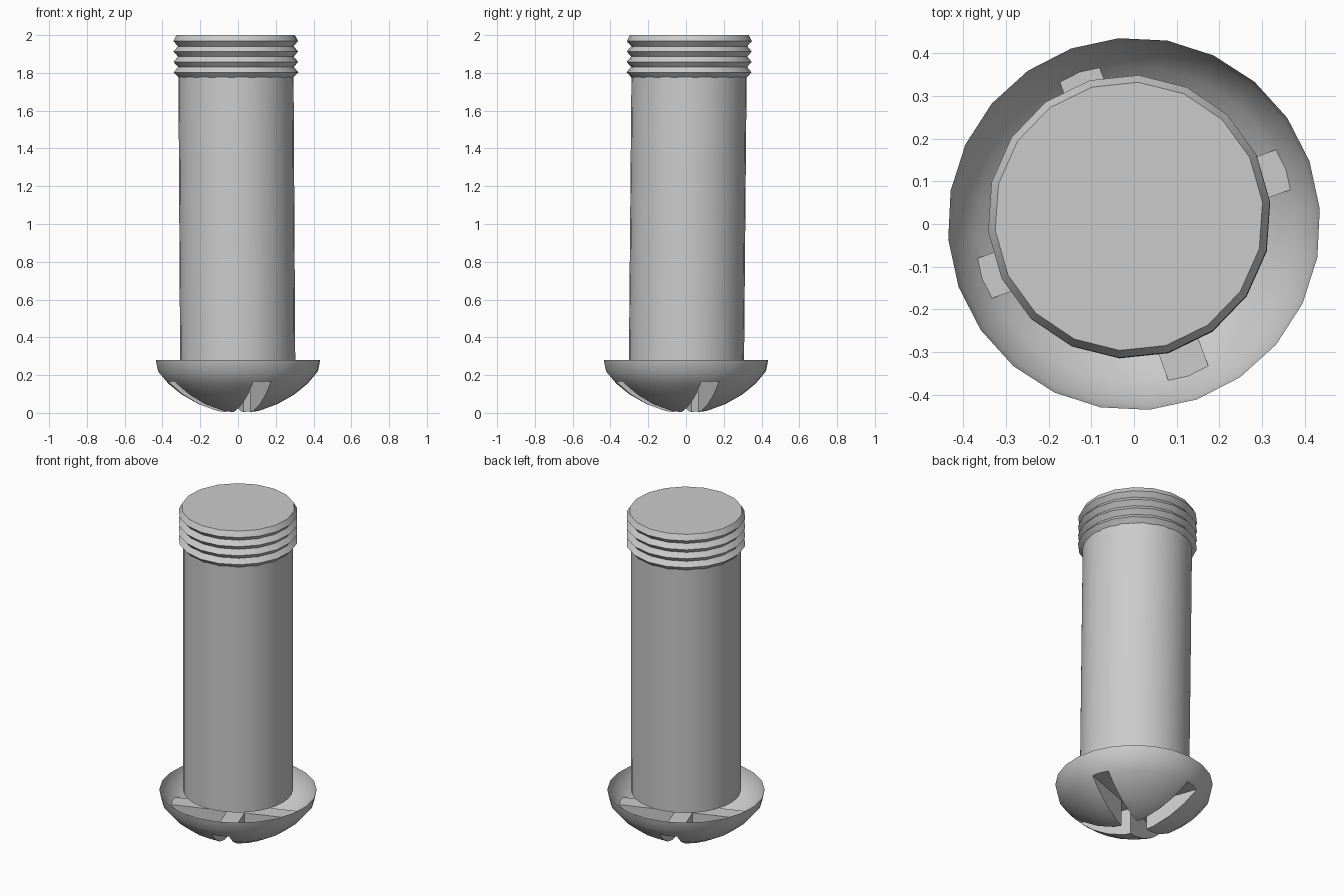
import bpy
import bmesh
import math

default_cube = bpy.data.objects.get("Cube")
if default_cube:
    bpy.data.objects.remove(default_cube, do_unlink=True)

steel = bpy.data.materials.new("light grey steel")
steel.use_nodes = True
steel.diffuse_color = (0.6, 0.6, 0.6, 1)
steel.node_tree.nodes["Principled BSDF"].inputs["Base Color"].default_value = steel.diffuse_color


def add_object(name, bm):
    bmesh.ops.recalc_face_normals(bm, faces=bm.faces)
    mesh = bpy.data.meshes.new(name)
    bm.to_mesh(mesh)
    bm.free()
    obj = bpy.data.objects.new(name, mesh)
    bpy.context.collection.objects.link(obj)
    mesh.materials.append(steel)
    return obj


def lathe(name, profile, sides, turn=0.0, lean=(0, 0)):
    """Closed turned solid from (radius, z) pairs; the axis leans with height."""
    bm = bmesh.new()
    rings = []
    for r, z in profile:
        rings.append([bm.verts.new((lean[0] * z + r * math.cos(turn + math.tau * i / sides),
                                    lean[1] * z + r * math.sin(turn + math.tau * i / sides), z))
                      for i in range(sides)])
    for low, high in zip(rings, rings[1:]):
        for i in range(sides):
            j = (i + 1) % sides
            bm.faces.new((low[i], low[j], high[j], high[i]))
    bm.faces.new(rings[0][::-1])
    bm.faces.new(rings[-1])
    return add_object(name, bm)


def smooth(obj, degrees):
    bpy.ops.object.select_all(action="DESELECT")
    obj.select_set(True)
    bpy.context.view_layer.objects.active = obj
    bpy.ops.object.shade_smooth_by_angle(angle=math.radians(degrees))


LEAN = (-0.006, 0.009)
RIM = 0.28
SLOT_TOP = 0.165

# Plain shaft
shaft = lathe("shaft", [(0.305, RIM), (0.305, 1.78)], 32, lean=LEAN)
smooth(shaft, 40)

# Threaded tip: alternating ridges and grooves
thread_profile = [(0.305, 1.775)]
for ridge in range(4):
    z = 1.803 + ridge * 0.055
    thread_profile += [(0.332, z), (0.308, z + 0.028)]
thread_profile[-1] = (0.315, 2.0)
threaded_tip = lathe("threaded_tip", thread_profile, 18, math.radians(6), LEAN)
smooth(threaded_tip, 35)

# Domed head, solid until the slots are cut
head = lathe("head", [(0.04, 0), (0.11, 0.01), (0.21, 0.047), (0.30, 0.098),
                      (0.37, 0.155), (0.425, 0.22), (0.437, RIM)], 24, math.radians(4.7))

# Cross-shaped driver slots
for index in range(2):
    bm = bmesh.new()
    bmesh.ops.create_cube(bm, size=1)
    bmesh.ops.scale(bm, vec=(1.2, 0.1, 0.4), verts=bm.verts)
    cutter = add_object(f"slot_cutter_{index + 1}", bm)
    cutter.location.z = SLOT_TOP - 0.2
    cutter.rotation_euler.z = math.radians(20 + 90 * index)
    cutter.hide_render = True
    cut = head.modifiers.new("slot", "BOOLEAN")
    cut.operation = "DIFFERENCE"
    cut.solver = "EXACT"
    cut.object = cutter

# Apply the cuts, then remove the lid so the head is an open shell
bpy.context.view_layer.update()
evaluated = head.evaluated_get(bpy.context.evaluated_depsgraph_get())
shell = bpy.data.meshes.new_from_object(evaluated)
head.modifiers.clear()
head.data = shell
for obj in [o for o in bpy.data.objects if o.name.startswith("slot_cutter")]:
    bpy.data.objects.remove(obj, do_unlink=True)
bm = bmesh.new()
bm.from_mesh(shell)
lid = [f for f in bm.faces if all(v.co.z > RIM - 0.001 for v in f.verts)]
bmesh.ops.delete(bm, geom=lid, context="FACES")
bm.to_mesh(shell)
bm.free()
smooth(head, 35)
